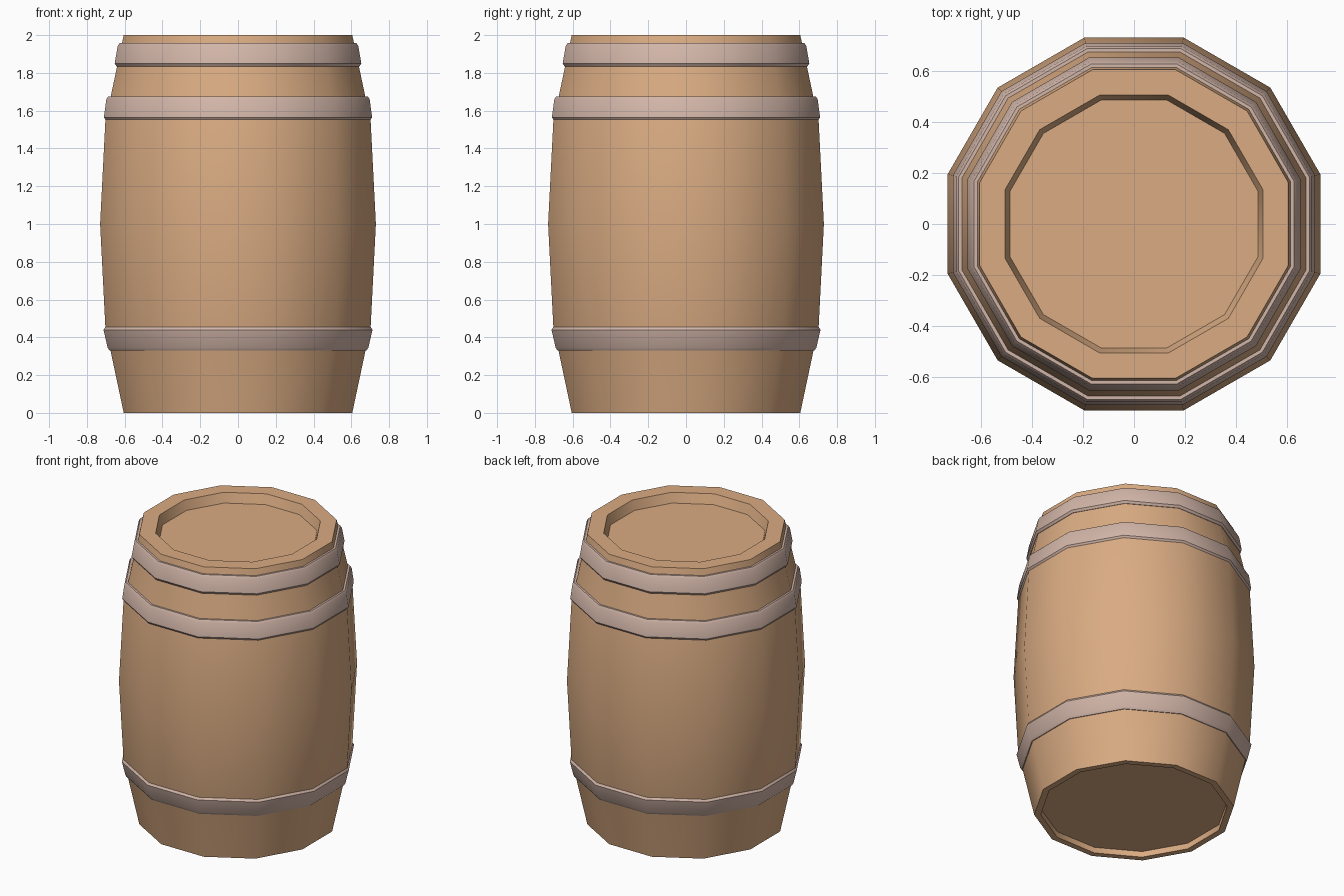
import bpy
import bmesh
import math

cube = bpy.data.objects.get("Cube")
if cube:
    bpy.data.objects.remove(cube, do_unlink=True)

SIDES = 12
FLAT = math.cos(math.pi / SIDES)  # flat-to-corner ratio


def material(name, rgb):
    mat = bpy.data.materials.new(name)
    mat.use_nodes = True
    color = (*rgb, 1)
    mat.diffuse_color = color
    mat.node_tree.nodes["Principled BSDF"].inputs["Base Color"].default_value = color
    return mat


def lathe(name, profile, mat, closed):
    """Sweep (flat radius, height) points round the z axis with flats on the axes.
    Closed profiles make rings; open ones get a cap at each end."""
    bm = bmesh.new()
    rings = []
    for radius, z in profile:
        ring = []
        for i in range(SIDES):
            a = (i + 0.5) * math.tau / SIDES
            r = radius / FLAT
            ring.append(bm.verts.new((r * math.cos(a), r * math.sin(a), z)))
        rings.append(ring)
    pairs = list(zip(rings, rings[1:]))
    if closed:
        pairs.append((rings[-1], rings[0]))
    else:
        bm.faces.new(rings[0])
        bm.faces.new(rings[-1])
    for low, high in pairs:
        for i in range(SIDES):
            j = (i + 1) % SIDES
            bm.faces.new((low[i], low[j], high[j], high[i]))
    bmesh.ops.recalc_face_normals(bm, faces=bm.faces)
    mesh = bpy.data.meshes.new(name)
    bm.to_mesh(mesh)
    bm.free()
    mesh.materials.append(mat)
    obj = bpy.data.objects.new(name, mesh)
    bpy.context.collection.objects.link(obj)
    bpy.ops.object.select_all(action="DESELECT")
    obj.select_set(True)
    bpy.context.view_layer.objects.active = obj
    bpy.ops.object.shade_smooth_by_angle(angle=math.radians(38))
    return obj


wood = material("warm wood", (0.70, 0.41, 0.225))
metal = material("dull hoop metal", (0.64, 0.46, 0.39))

# Bulging body with a recessed base and a recessed lid
lathe("barrel_body", [
    (0.565, 0.04), (0.565, 0), (0.605, 0), (0.675, 0.33), (0.702, 0.45),
    (0.73, 1), (0.702, 1.55), (0.675, 1.67), (0.605, 2),
    (0.505, 2), (0.485, 1.935),
], wood, closed=False)


# Bevelled hoops that follow the slope of the body
def hoop(name, bottom, top, r_bottom, r_top):
    lip, sink = 0.015, 0.04
    lathe(name, [
        (r_bottom - sink, bottom), (r_bottom - 0.01, bottom),
        (r_bottom, bottom + lip), (r_top, top - lip),
        (r_top - 0.01, top), (r_top - sink, top),
    ], metal, closed=True)


hoop("lower_hoop", 0.33, 0.455, 0.69, 0.712)
hoop("middle_hoop", 1.55, 1.675, 0.71, 0.697)
hoop("top_hoop", 1.835, 1.957, 0.653, 0.637)
